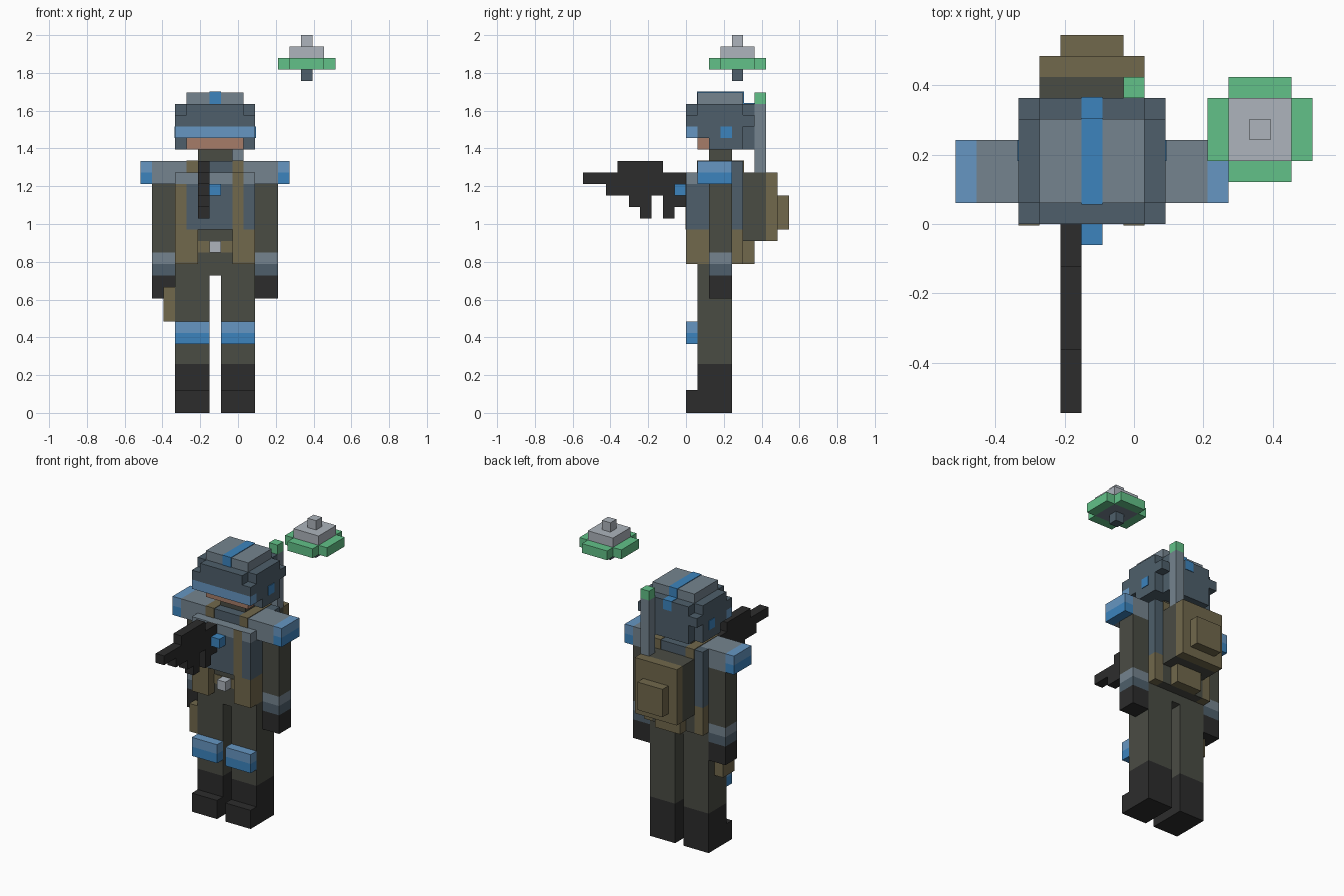
import bpy
import bmesh

cube = bpy.data.objects.get("Cube")
if cube:
    bpy.data.objects.remove(cube, do_unlink=True)

U = 2 / 33          # size of one block
X_SHIFT = -2        # the figure stands two blocks right of the centre


def material(name, hex_colour):
    def linear(c):
        return c / 12.92 if c <= 0.04045 else ((c + 0.055) / 1.055) ** 2.4
    rgb = [linear(int(hex_colour[i:i + 2], 16) / 255) for i in (0, 2, 4)]
    mat = bpy.data.materials.new(name)
    mat.use_nodes = True
    mat.diffuse_color = (*rgb, 1)
    bsdf = next(n for n in mat.node_tree.nodes if n.type == 'BSDF_PRINCIPLED')
    bsdf.inputs["Base Color"].default_value = (*rgb, 1)
    bsdf.inputs["Roughness"].default_value = 0.8
    return mat


BLACK = material("black", "2c2c2c")
CLOTH = material("dark olive cloth", "4a4c44")
OLIVE = material("olive brown", "71684c")
STEEL = material("dark steel blue", "4e5f6b")
SLATE = material("slate grey", "75848f")
BLUE = material("bright blue", "3c84be")
LIGHT = material("light blue", "6696c2")
SKIN = material("skin", "a67c68")
GREEN = material("green", "62c188")
GREY = material("light grey", "adb4bc")


def part(name, *blocks):
    """One object from blocks (colour, x0, x1, y0, y1, z0, z1) in block units."""
    bm = bmesh.new()
    mats = []
    for mat, x0, x1, y0, y1, z0, z1 in blocks:
        if mat not in mats:
            mats.append(mat)
        verts = bmesh.ops.create_cube(bm, size=1)["verts"]
        for v in verts:
            v.co.x = ((x0 + x1) / 2 + v.co.x * (x1 - x0) + X_SHIFT) * U
            v.co.y = ((y0 + y1) / 2 + v.co.y * (y1 - y0)) * U
            v.co.z = ((z0 + z1) / 2 + v.co.z * (z1 - z0)) * U
        for f in {f for v in verts for f in v.link_faces}:
            f.material_index = mats.index(mat)
    mesh = bpy.data.meshes.new(name)
    bm.to_mesh(mesh)
    bm.free()
    for mat in mats:
        mesh.materials.append(mat)
    obj = bpy.data.objects.new(name, mesh)
    bpy.context.collection.objects.link(obj)
    return obj


def side(s, mat, a, b, *rest):
    """A block whose x range is measured outwards on side s."""
    return (mat, min(s * a, s * b), max(s * a, s * b), *rest)


P = 0.06  # plate thickness in blocks

# Limbs, the same on both sides
for s, n in ((1, "left"), (-1, "right")):
    part(n + "_leg", side(s, CLOTH, 0.5, 3.5, 1, 4, 4.25, 12))
    part(n + "_boot", side(s, BLACK, 0.5, 3.5, 1, 4, 0, 4.25),
         side(s, BLACK, 0.5, 3.5, 0, 1, 0, 2))
    part(n + "_knee_pad", side(s, BLUE, 0.5, 3.5, 0, 1, 6, 7),
         side(s, LIGHT, 0.5, 3.5, 0, 1, 7, 8))
    part(n + "_arm", side(s, CLOTH, 3.5, 5.5, 2, 4, 14, 20))
    part(n + "_glove", side(s, BLACK, 3.5, 5.5, 2, 4, 10, 12))
    part(n + "_wrist_guard", side(s, STEEL, 3.5, 5.5, 2, 4, 12, 13),
         side(s, SLATE, 3.5, 5.5, 2, 4, 13, 14))
    part(n + "_shoulder_pad", side(s, SLATE, 3.5, 5.5, 1, 4, 20, 22),
         side(s, BLUE, 5.5, 6.5, 1, 4, 20, 21),
         side(s, LIGHT, 5.5, 6.5, 1, 4, 21, 22))
    part(n + "_side_pouch", side(s, OLIVE, 1.5, 3.5, 0, 1, 13, 16),
         side(s, OLIVE, 2.5, 3.5, 1, 5, 13, 16))
    part(n + "_shoulder_strap",
         side(s, OLIVE, 1.5, 2.5, 1 - P, 5 + P, 21, 22 + P))

# Torso
part("hips", (CLOTH, -3.5, 3.5, 1, 4, 12, 13),
     (CLOTH, -2.5, 2.5, 1, 5, 13, 16))
part("vest", (STEEL, -3.5, 3.5, 0, 5, 16, 20),
     (SLATE, -3.5, 3.5, 0, 1, 20, 21),
     (STEEL, -3.5, 3.5, 1, 5, 20, 21),
     (STEEL, -2.5, 2.5, 1, 5, 21, 22),
     (SLATE, -3.5, -2.5, 1, 4, 21, 22),
     (SLATE, 2.5, 3.5, 1, 4, 21, 22),
     (STEEL, -3.5, -2.5, 4, 5, 21, 22),
     (STEEL, 2.5, 3.5, 4, 5, 21, 22))
part("chest_straps", (OLIVE, -3.5, -2.5, -P, 0, 16, 20),
     (OLIVE, 1.5, 2.5, -P, 0, 16, 21))
part("belt", (OLIVE, -1.5, 1.5, 1 - P, 1, 14, 15))
part("belt_buckle", (GREY, -0.5, 0.5, 0, 1, 14, 15))
part("radio", (BLUE, -0.5, 0.5, -1, 0, 19, 20))
part("holster", (OLIVE, -4.5, -3.5, 1, 3, 8, 11))

# Backpack with antenna
part("backpack", (CLOTH, -2.5, 2.5, 5, 7, 15, 21),
     (OLIVE, -2.5, 2.5, 7, 8, 15, 21))
part("backpack_pocket", (OLIVE, -1.5, 1.5, 8, 9, 16, 19))
part("bedroll", (OLIVE, -1.5, 1.5, 5, 6, 13, 15))
part("antenna", (SLATE, 1.5, 2.5, 6, 7, 21, 27),
     (GREEN, 1.5, 2.5, 6, 7, 27, 28))

# Head and helmet
part("neck", (CLOTH, -1.5, 1.5, 2, 4, 22, 23))
part("face", (SKIN, -2.5, 2.5, 1, 2, 23, 24))
part("helmet", (STEEL, -3.5, 3.5, 2, 5, 23, 24),
     (STEEL, -2.5, 2.5, 5, 6, 23, 25),
     (STEEL, -3.5, 3.5, 1, 5, 24, 25),
     (STEEL, -3.5, 3.5, 0, 6, 25, 26),
     (STEEL, -2.5, 2.5, 0, 6, 26, 27),
     (STEEL, -3.5, -2.5, 1, 5, 26, 27),
     (STEEL, 2.5, 3.5, 1, 5, 26, 27))
part("helmet_crown", (SLATE, -2.5, 2.5, 1, 5, 27, 28))
part("helmet_stripe", (BLUE, -0.5, 0.5, 1 - P, 5 + P, 28, 28 + P),
     (BLUE, -0.5, 0.5, 1 - P, 1, 27, 28),
     (BLUE, -0.5, 0.5, 5, 5 + P, 27, 28),
     (BLUE, -0.5, 0.5, 5, 6 + P, 27, 27 + P),
     (BLUE, -0.5, 0.5, 6, 6 + P, 26, 27))
part("visor", (LIGHT, -3.5, 3.5, 0, 1, 24, 25))
part("ear_markers", (BLUE, -3.5 - P, -3.5, 3, 4, 24, 25),
     (BLUE, 3.5, 3.5 + P, 3, 4, 24, 25))

# Rifle, as rows of blocks (y0, y1, z0, z1)
rifle_rows = ((-6, -2, 21, 22), (-9, 0, 20, 21), (-7, 0, 19, 20),
              (-5, -3, 18, 19), (-2, 0, 18, 19),
              (-4, -3, 17, 18), (-2, -1, 17, 18))
part("rifle", *[(BLACK, -1.5, -0.5, *row) for row in rifle_rows])

# Hovering drone
part("drone_body", (GREY, 6.5, 9.5, 3, 6, 31, 32),
     (GREY, 7.5, 8.5, 4, 5, 32, 33),
     (SLATE, 6.5, 9.5, 3, 6, 30, 31))
part("drone_ring", (GREEN, 5.5, 6.5, 3, 6, 30, 31),
     (GREEN, 9.5, 10.5, 3, 6, 30, 31),
     (GREEN, 6.5, 9.5, 2, 3, 30, 31),
     (GREEN, 6.5, 9.5, 6, 7, 30, 31))
part("drone_sensor", (STEEL, 7.5, 8.5, 4, 5, 29, 30))
